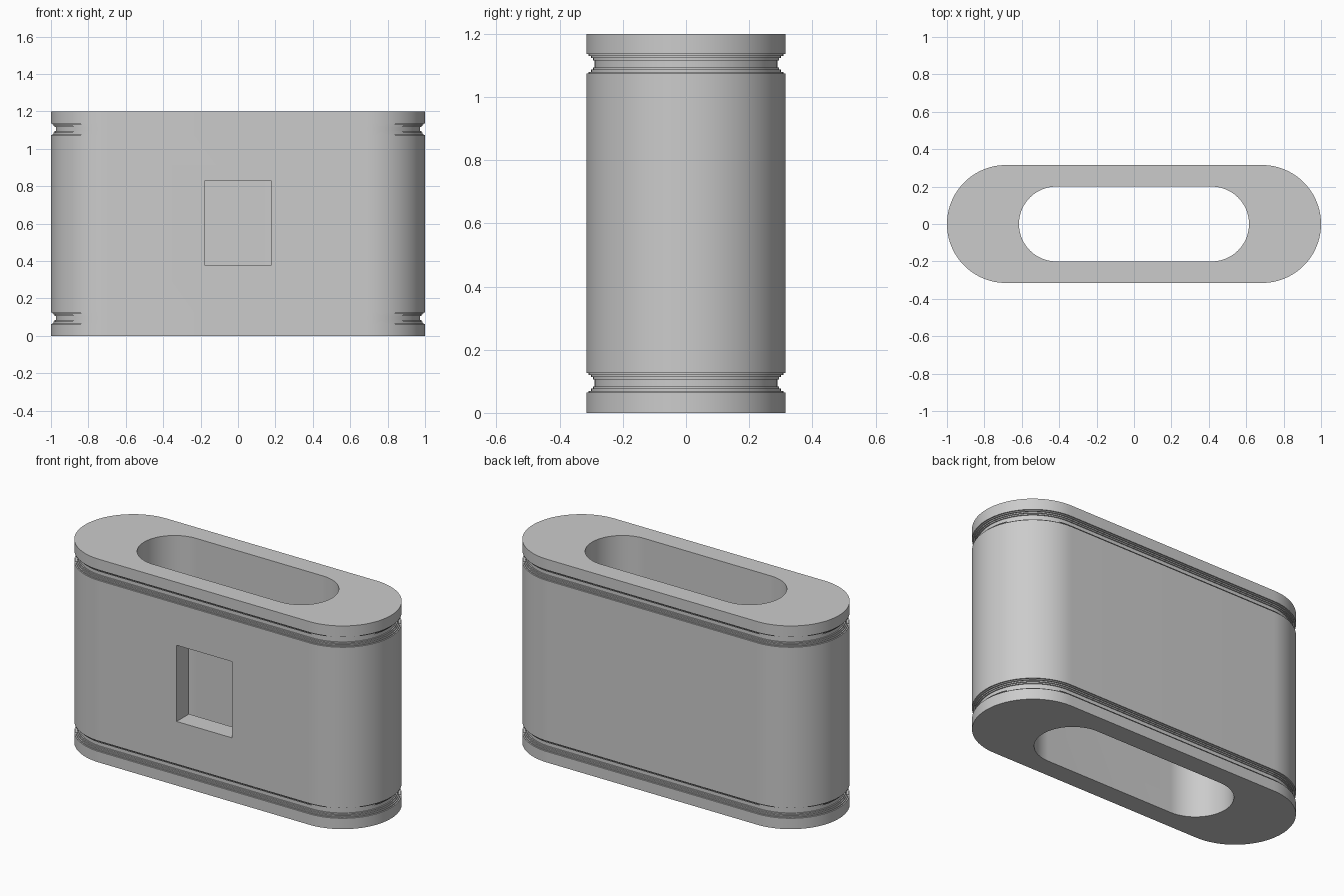
import bpy, bmesh
from math import cos, sin, pi

cube = bpy.data.objects.get("Cube")
if cube:
    bpy.data.objects.remove(cube)

HEIGHT = 1.2
ARC_STEPS = 48
OUTER = (0.685, 0.315)   # arc centre offset, radius
INNER = (0.415, 0.2)

grey = bpy.data.materials.new("plain grey")
grey.use_nodes = True
colour = (0.6, 0.6, 0.6, 1)
grey.diffuse_color = colour
grey.node_tree.nodes["Principled BSDF"].inputs["Base Color"].default_value = colour


def stadium(bm, centre, radius, z):
    """Ring of vertices shaped as two half circles joined by straights."""
    ring = []
    for side, start in ((1, -pi / 2), (-1, pi / 2)):
        for i in range(ARC_STEPS + 1):
            a = start + pi * i / ARC_STEPS
            ring.append(bm.verts.new((side * centre + radius * cos(a), radius * sin(a), z)))
    return ring


def groove(z):
    """Stepped groove profile as (height, inset) pairs, from bottom to top."""
    steps = [(0.031, 0.007), (0.025, 0.014), (0.018, 0.020), (0.011, 0.026)]
    lower, last = [], 0
    for half, inset in steps:
        lower += [(-half, last), (-half, inset)]
        last = inset
    upper = [(-h, i) for h, i in reversed(lower)]
    return [(z + h, i) for h, i in lower + upper]


# Body: outer wall with two grooves, joined to the inner wall of the opening
bm = bmesh.new()
profile = [(0, 0)] + groove(0.095) + groove(HEIGHT - 0.095) + [(HEIGHT, 0)]
rings = [stadium(bm, OUTER[0], OUTER[1] - inset, z) for z, inset in profile]
rings += [stadium(bm, *INNER, z) for z in (HEIGHT, 0)]
for k, low in enumerate(rings):
    high = rings[(k + 1) % len(rings)]
    for i in range(len(low)):
        j = (i + 1) % len(low)
        bm.faces.new((low[i], low[j], high[j], high[i]))
bmesh.ops.recalc_face_normals(bm, faces=bm.faces)
mesh = bpy.data.meshes.new("sleeve_body")
bm.to_mesh(mesh)
bm.free()
mesh.materials.append(grey)
body = bpy.data.objects.new("sleeve_body", mesh)
bpy.context.collection.objects.link(body)

# Window cut through the front wall only
bpy.ops.mesh.primitive_cube_add(size=1, location=(0, -0.26, 0.603))
cutter = bpy.context.object
cutter.name = "window_cutter"
cutter.scale = (0.36, 0.24, 0.45)
cutter.hide_render = True
cutter.data.materials.append(grey)
cut = body.modifiers.new("window", 'BOOLEAN')
cut.operation = 'DIFFERENCE'
cut.solver = 'EXACT'
cut.object = cutter

bpy.ops.object.select_all(action='DESELECT')
body.select_set(True)
bpy.context.view_layer.objects.active = body
bpy.ops.object.modifier_apply(modifier=cut.name)
bpy.data.objects.remove(cutter)
bpy.ops.object.shade_smooth_by_angle(angle=pi / 6)
